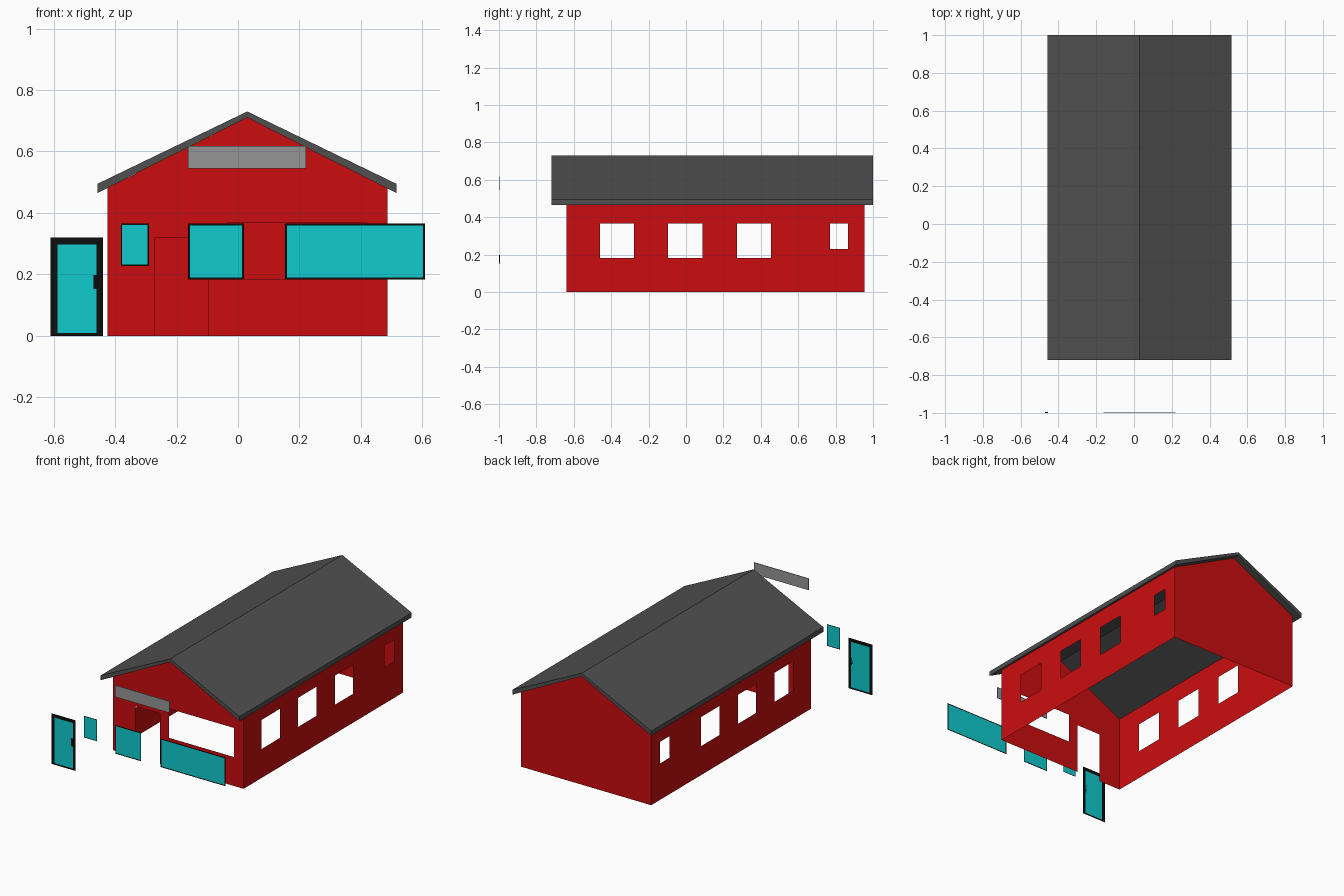
import bpy, bmesh

if "Cube" in bpy.data.objects:
    bpy.data.objects.remove(bpy.data.objects["Cube"])


def material(name, rgb):
    m = bpy.data.materials.new(name)
    m.diffuse_color = (*rgb, 1)
    m.use_nodes = True
    m.node_tree.nodes["Principled BSDF"].inputs["Base Color"].default_value = m.diffuse_color
    return m


RED = material("red_paint", (0.60, 0.004, 0.005))
DARK = material("roof_grey", (0.08, 0.08, 0.08))
BLACK = material("black_frame", (0.004, 0.004, 0.004))
CYAN = material("cyan_glass", (0.005, 0.60, 0.62))
PALE = material("pale_grey", (0.30, 0.30, 0.30))


def finish(bm, name, mat):
    me = bpy.data.meshes.new(name)
    bm.to_mesh(me)
    bm.free()
    me.materials.append(mat)
    ob = bpy.data.objects.new(name, me)
    bpy.context.collection.objects.link(ob)
    return ob


def rect(a0, a1, b0, b1):
    return [(a0, b0), (a1, b0), (a1, b1), (a0, b1)]


def sheet(name, loops, place, normal, mat):
    """Flat sheet: first loop is the outline, the others are holes."""
    bm = bmesh.new()
    for loop in loops:
        vs = [bm.verts.new(place(*p)) for p in loop]
        for i, v in enumerate(vs):
            bm.edges.new((vs[i - 1], v))
    bmesh.ops.triangle_fill(bm, use_beauty=True, use_dissolve=False,
                            edges=bm.edges[:], normal=normal)
    for f in bm.faces:
        f.normal_update()
        if f.normal.dot(normal) < 0:
            f.normal_flip()
    return finish(bm, name, mat)


def box(name, x, y, z, mat):
    bm = bmesh.new()
    bmesh.ops.create_cube(bm, size=1)
    for v in bm.verts:
        v.co = [lo if c < 0 else hi for c, (lo, hi) in zip(v.co, (x, y, z))]
    return finish(bm, name, mat)


# House dimensions
XL, XR, XM = -0.425, 0.487, 0.03
YF, YB = -0.64, 0.955
EAVE, APEX = 0.481, 0.71
gable = [(XR, EAVE), (XM, APEX), (XL, EAVE), (XL, 0)]

# Gable walls: the front has a door notch and a wide window opening
front = [(-0.27, 0), (-0.27, 0.32), (-0.098, 0.32), (-0.098, 0), (XR, 0)] + gable
sheet("front_wall", [front, rect(-0.035, 0.42, 0.183, 0.367)],
      lambda a, b: (a, YF, b), (0, -1, 0), RED)
sheet("back_wall", [[(XR, 0)] + gable], lambda a, b: (a, YB, b), (0, 1, 0), RED)

# Side walls with matching window openings
holes = [rect(y, y + 0.183, 0.183, 0.367) for y in (-0.46, -0.095, 0.272)]
holes.append(rect(0.77, 0.865, 0.23, 0.367))
for name, x, s in (("left_wall", XL, -1), ("right_wall", XR, 1)):
    sheet(name, [rect(YF, YB, 0, EAVE)] + holes,
          lambda a, b: (x, a, b), (s, 0, 0), RED)

# Roof: chevron profile extruded along the house
bm = bmesh.new()
left = [bm.verts.new((x, -0.72, z)) for x, z in
        ((-0.457, 0.465), (XM, APEX), (XM, 0.73), (-0.457, 0.495))]
right = [bm.verts.new((x, -0.72, z)) for x, z in ((0.515, 0.465), (0.515, 0.495))]
faces = [bm.faces.new(left), bm.faces.new((left[1], right[0], right[1], left[2]))]
ext = bmesh.ops.extrude_face_region(bm, geom=faces, use_keep_orig=True)
bmesh.ops.translate(bm, vec=(0, 1.72, 0),
                    verts=[g for g in ext["geom"] if isinstance(g, bmesh.types.BMVert)])
bmesh.ops.recalc_face_normals(bm, faces=bm.faces[:])
finish(bm, "roof", DARK)


# Loose door and windows lined up in front of the house
def pane(name, outer, inner):
    def place(a, b):
        return (a, -0.994, b)
    sheet(name + "_frame", [rect(*outer), rect(*inner)], place, (0, -1, 0), BLACK)
    sheet(name + "_glass", [rect(*inner)], place, (0, -1, 0), CYAN)


pane("door", (-0.61, -0.44, 0, 0.32), (-0.588, -0.46, 0.01, 0.298))
for name, x0, x1, z0, t in (("small_window", -0.381, -0.29, 0.228, 0.004),
                            ("square_window", -0.162, 0.019, 0.184, 0.006),
                            ("wide_window", 0.153, 0.608, 0.184, 0.006)):
    pane(name, (x0, x1, z0, 0.365), (x0 + t, x1 - t, z0 + t, 0.365 - t))
box("door_handle", (-0.47, -0.455), (-1.0, -0.994), (0.152, 0.198), BLACK)

# Blank sign board
box("sign_board", (-0.162, 0.221), (-0.998, -0.994), (0.545, 0.618), PALE)
